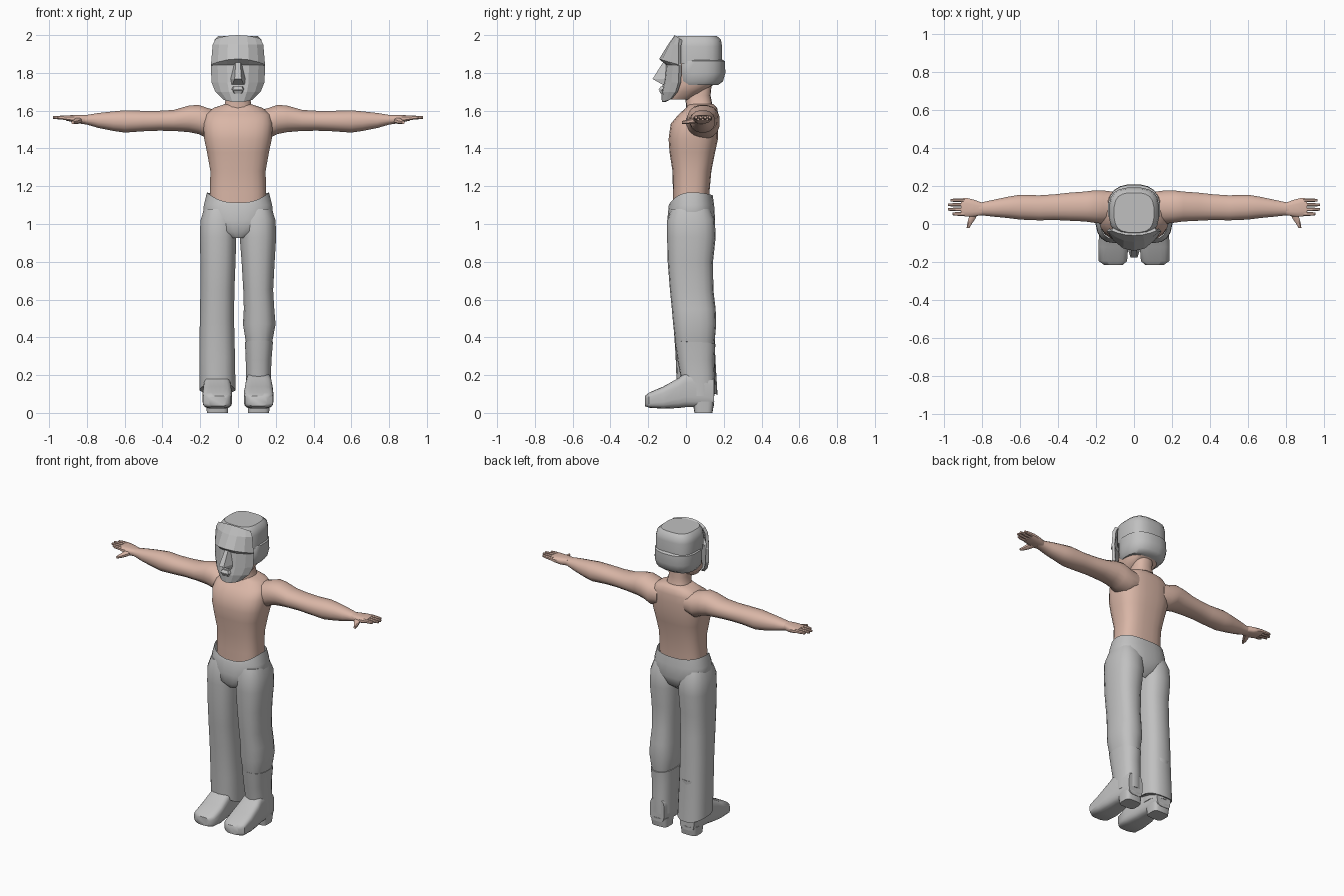
import bpy, bmesh, math


def material(name, rgb):
    m = bpy.data.materials.new(name)
    m.diffuse_color = (*rgb, 1)
    return m


GREY = material("grey", (0.53, 0.53, 0.53))
SKIN = material("skin", (0.70, 0.47, 0.385))


def finish(name, bm, mat, mirror=False, angle=40):
    bmesh.ops.recalc_face_normals(bm, faces=bm.faces)
    me = bpy.data.meshes.new(name)
    bm.to_mesh(me)
    bm.free()
    me.materials.append(mat)
    for p in me.polygons:
        p.use_smooth = angle > 0
    me.set_sharp_from_angle(angle=math.radians(angle))
    ob = bpy.data.objects.new(name, me)
    bpy.context.collection.objects.link(ob)
    if mirror:
        ob.modifiers.new("mirror", 'MIRROR').use_mirror_merge = False
    return ob


def loft(name, axis, rings, mat, n=18, e=2.5, mirror=False, caps=True, angle=40):
    """Rings: position along axis, low/high of the other two axes,
    then optional shifts of the front and back of the ring along the axis."""
    bm = bmesh.new()
    loops = []
    for r in rings:
        pos, a0, a1, b0, b1 = r[:5]
        front, back = r[5:7] if len(r) > 5 else (0, 0)
        loop = []
        for i in range(n):
            t = 2 * math.pi * (i + 0.5) / n
            c, s = math.cos(t), math.sin(t)
            u = math.copysign(abs(c) ** (2 / e), c)
            v = math.copysign(abs(s) ** (2 / e), s)
            a = (a0 + a1) / 2 + (a1 - a0) / 2 * u
            b = (b0 + b1) / 2 + (b1 - b0) / 2 * v
            p = pos + front * max(0, -s) ** 2 + back * max(0, s) ** 2
            co = {'x': (p, a, b), 'y': (a, p, b), 'z': (a, b, p)}[axis]
            loop.append(bm.verts.new(co))
        loops.append(loop)
    for A, B in zip(loops, loops[1:]):
        for i in range(n):
            j = (i + 1) % n
            bm.faces.new((A[i], A[j], B[j], B[i]))
    if caps:
        bm.faces.new(loops[0])
        bm.faces.new(loops[-1])
    return finish(name, bm, mat, mirror, angle)


# Bare upper body
loft("torso", 'z', [
    (1.04, -.145, .145, -.07, .12), (1.17, -.15, .15, -.07, .125),
    (1.28, -.147, .147, -.072, .135), (1.38, -.165, .165, -.088, .155),
    (1.45, -.18, .18, -.093, .17), (1.53, -.185, .185, -.082, .172),
    (1.58, -.175, .175, -.04, .172), (1.615, -.13, .13, .0, .165),
    (1.635, -.07, .07, .01, .145)], SKIN, n=24, e=2.8, angle=60)
loft("neck", 'z', [
    (1.57, -.10, .10, .0, .16), (1.63, -.072, .072, .0, .14),
    (1.68, -.062, .062, -.005, .13), (1.78, -.065, .065, -.02, .14)], SKIN)
loft("head", 'z', [
    (1.66, -.06, .06, -.095, .03), (1.70, -.095, .095, -.09, .09),
    (1.74, -.11, .11, -.08, .15), (1.85, -.115, .115, -.07, .17)], SKIN)

# Arms and hands, stretched out sideways
loft("arm", 'x', [
    (.10, .02, .17, 1.47, 1.60), (.16, .0, .178, 1.45, 1.615),
    (.21, .005, .178, 1.475, 1.632), (.26, .012, .172, 1.485, 1.628),
    (.34, .016, .166, 1.492, 1.605), (.42, .02, .157, 1.493, 1.60),
    (.50, .018, .152, 1.49, 1.60), (.60, .022, .155, 1.483, 1.603),
    (.66, .03, .145, 1.492, 1.597), (.74, .038, .128, 1.508, 1.588),
    (.80, .045, .115, 1.526, 1.578), (.83, .045, .115, 1.53, 1.576)],
    SKIN, n=16, e=2.2, mirror=True, angle=60)
loft("palm", 'x', [
    (.80, .047, .113, 1.53, 1.577), (.84, .038, .128, 1.532, 1.577),
    (.88, .038, .138, 1.54, 1.577), (.91, .042, .136, 1.547, 1.574)],
    SKIN, n=12, e=3, mirror=True)
for i, tip in enumerate((.955, .98, .98, .965)):
    y = .053 + i * .024
    loft("finger", 'x', [
        (.89, y - .011, y + .011, 1.549, 1.574),
        (.94, y - .010, y + .010, 1.552, 1.574),
        (tip, y - .007, y + .007, 1.557, 1.571)], SKIN, n=8, mirror=True)
loft("thumb", 'y', [
    (.065, .815, .86, 1.535, 1.568), (.03, .832, .872, 1.53, 1.56),
    (.005, .85, .878, 1.528, 1.552), (-.022, .867, .882, 1.53, 1.546)],
    SKIN, n=8, mirror=True)

# Trousers: hips, a straight flared leg and a leg tucked into the boot
loft("trouser_hips", 'z', [
    (.925, -.04, .04, -.075, .09), (.96, -.12, .12, -.10, .135),
    (1.02, -.19, .19, -.10, .155), (1.10, -.182, .182, -.092, .15),
    (1.167, -.165, .165, -.085, .142, -.055, -.015)],
    GREY, n=24, caps=False, angle=60)
loft("flared_leg", 'z', [
    (1.08, -.18, -.02, -.08, .13), (1.02, -.2, -.005, -.10, .153),
    (.93, -.203, -.008, -.10, .157), (.80, -.2, -.012, -.097, .143),
    (.65, -.2, -.018, -.085, .145), (.50, -.203, -.02, -.068, .15),
    (.30, -.206, -.015, -.055, .155), (.12, -.206, -.012, -.05, .167, .05, -.025)],
    GREY, angle=60)
loft("tucked_leg", 'z', [
    (1.08, .02, .18, -.08, .13), (1.02, .005, .2, -.10, .153),
    (.93, .008, .203, -.10, .157), (.80, .018, .195, -.097, .143),
    (.65, .027, .187, -.085, .145), (.55, .03, .193, -.075, .157),
    (.47, .025, .2, -.068, .16), (.38, .04, .183, -.058, .152),
    (.30, .05, .17, -.04, .14)], GREY, angle=60)

# Boots
loft("boot_shaft", 'z', [
    (.09, .042, .175, -.02, .152), (.20, .042, .175, -.03, .153),
    (.28, .04, .178, -.045, .15), (.375, .036, .186, -.06, .156, .01, -.01)],
    GREY, mirror=True)
loft("boot_foot", 'y', [
    (-.217, .06, .155, .035, .09), (-.195, .036, .186, .027, .108),
    (-.12, .03, .188, .022, .14), (-.04, .036, .184, .025, .185),
    (.0, .042, .178, .03, .215), (.10, .048, .172, .03, .21),
    (.148, .058, .162, .035, .18)], GREY, n=20, e=4, mirror=True, angle=45)
loft("boot_heel", 'z', [
    (0, .052, .165, .045, .14), (.06, .05, .17, .035, .15)],
    GREY, e=4, mirror=True)

# Helmet: wide lower band and narrower crown
loft("helmet_band", 'z', [
    (1.735, -.115, .115, -.04, .17), (1.755, -.13, .13, -.05, .197),
    (1.80, -.138, .138, -.05, .21), (1.862, -.138, .138, -.05, .207),
    (1.872, -.125, .125, -.05, .19)], GREY, n=20)
loft("helmet_crown", 'z', [
    (1.85, -.13, .13, -.06, .192), (1.94, -.132, .132, -.06, .192),
    (1.975, -.125, .125, -.055, .186), (1.995, -.105, .105, -.045, .165)],
    GREY, n=20, e=3)

# Face mask: rows of height, half width, middle y, edge y, droop at the sides
bm = bmesh.new()
rows = [(2.0, .118, -.06, -.035, .018), (1.95, .134, -.095, -.04, 0),
        (1.874, .143, -.142, -.04, .03), (1.843, .144, -.108, -.037, .003),
        (1.75, .14, -.12, -.04, 0), (1.70, .12, -.13, -.055, 0),
        (1.645, .075, -.128, -.085, -.012)]
us = (-1, -.75, -.4, 0, .4, .75, 1)
grid = [[bm.verts.new((u * w, ye + (yc - ye) * (1 - abs(u) ** 2.2),
                       z - droop * abs(u) ** 2)) for u in us]
        for z, w, yc, ye, droop in rows]
for A, B in zip(grid, grid[1:]):
    for i in range(len(us) - 1):
        bm.faces.new((A[i], B[i], B[i + 1], A[i + 1]))
mask = finish("face_mask", bm, GREY, angle=0)
solid = mask.modifiers.new("thickness", 'SOLIDIFY')
solid.thickness = .02
solid.offset = 0 if mask.data.polygons[0].normal.y > 0 else -1


# Nose wedge and mouth on the mask
def wedge(name, top, bottom):
    """Each end: z, half width at the back, half width in front, back y, front y."""
    bm = bmesh.new()
    ends = [[bm.verts.new(c) for c in ((-a, y0, z), (-b, y1, z), (b, y1, z), (a, y0, z))]
            for z, a, b, y0, y1 in (top, bottom)]
    for i in range(4):
        j = (i + 1) % 4
        bm.faces.new((ends[0][i], ends[0][j], ends[1][j], ends[1][i]))
    bm.faces.new(ends[0])
    bm.faces.new(ends[1])
    finish(name, bm, GREY, angle=0)


wedge("nose", (1.855, .022, .012, -.09, -.122), (1.768, .042, .018, -.10, -.177))
wedge("nose_base", (1.768, .042, .018, -.10, -.177), (1.738, .04, .03, -.10, -.125))
wedge("upper_lip", (1.728, .03, .02, -.11, -.133), (1.712, .036, .028, -.11, -.146))
wedge("lower_lip", (1.707, .032, .024, -.11, -.143), (1.69, .025, .018, -.11, -.135))
